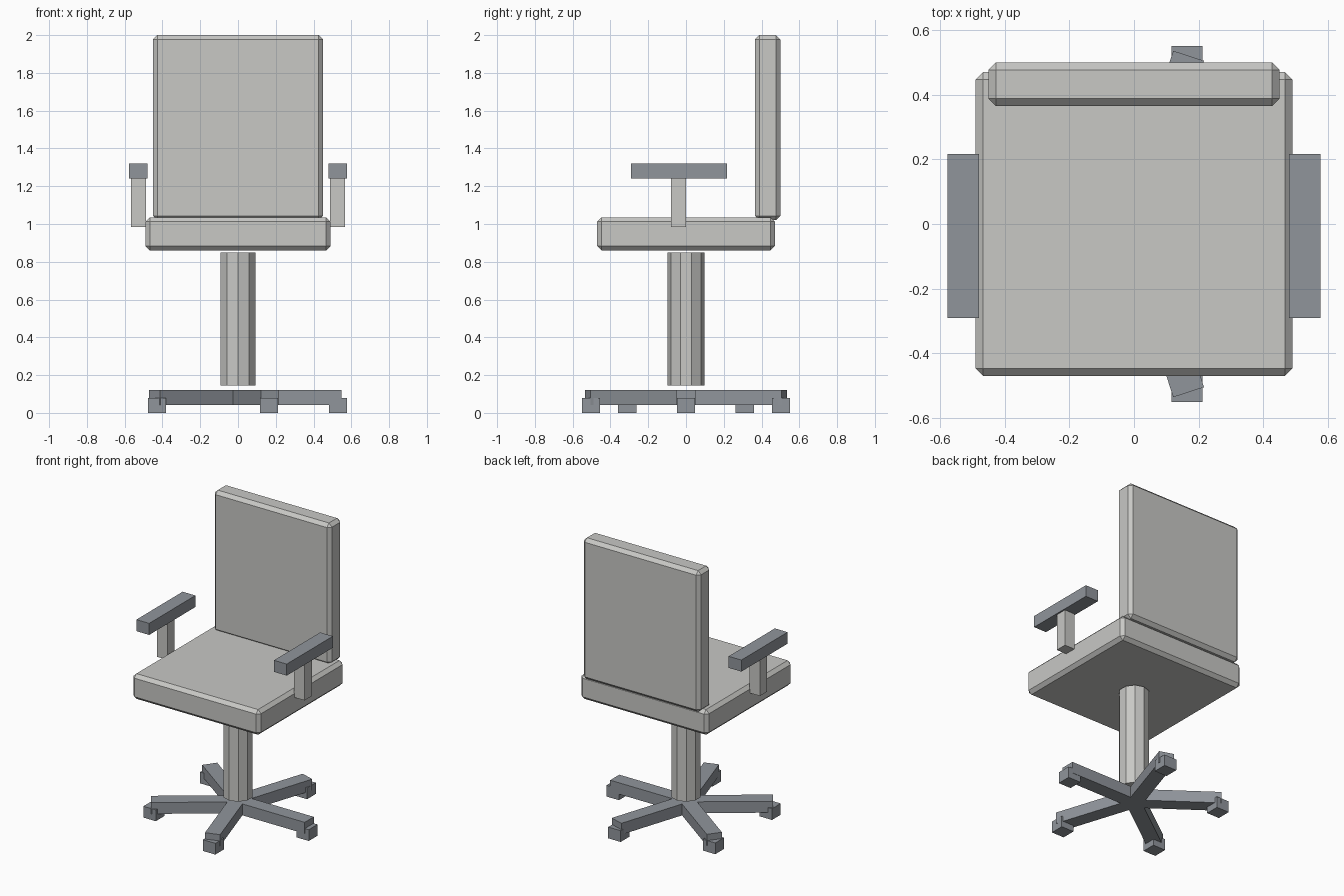
import bpy
import math
from mathutils import Matrix, Vector

default = bpy.data.objects.get("Cube")
if default:
    bpy.data.objects.remove(default, do_unlink=True)


def material(name, rgb):
    mat = bpy.data.materials.new(name)
    mat.use_nodes = True
    color = (*rgb, 1.0)
    mat.diffuse_color = color
    mat.node_tree.nodes["Principled BSDF"].inputs["Base Color"].default_value = color
    return mat


light_grey = material("light grey", (0.58, 0.58, 0.56))
slate_grey = material("slate grey", (0.28, 0.30, 0.33))


def box(name, low, high, mat, bevel=0, turn=0):
    """Box between two corners, optionally chamfered and turned about the z axis."""
    low, high = Vector(low), Vector(high)
    bpy.ops.mesh.primitive_cube_add(size=1)
    obj = bpy.context.object
    obj.name = name
    obj.data.transform(Matrix.Rotation(turn, 4, "Z")
                       @ Matrix.Translation((low + high) / 2)
                       @ Matrix.Diagonal((*(high - low), 1)))
    obj.data.materials.append(mat)
    if bevel:
        mod = obj.modifiers.new("chamfer", "BEVEL")
        mod.width = bevel
        mod.segments = 1
    return obj


# Cushions
box("seat", (-0.49, -0.47, 0.86), (0.49, 0.47, 1.035), light_grey, 0.023)
box("backrest", (-0.45, 0.365, 1.02), (0.45, 0.5, 2.0), light_grey, 0.023)

# Armrests, mirrored left and right
for side, sign in (("left", 1), ("right", -1)):
    for part, x, y, z, mat in (
            ("armrest_post", (0.487, 0.567), (-0.08, 0.0), (0.985, 1.24), light_grey),
            ("armrest_pad", (0.479, 0.577), (-0.29, 0.217), (1.24, 1.32), slate_grey)):
        x0, x1 = sorted(sign * v for v in x)
        box(f"{side}_{part}", (x0, y[0], z[0]), (x1, y[1], z[1]), mat)

# Ten-sided column
bpy.ops.mesh.primitive_cylinder_add(vertices=10, radius=0.097, depth=0.705,
                                    location=(0, 0, 0.4975))
column = bpy.context.object
column.name = "column"
column.data.materials.append(light_grey)

# Five-spoke base with square feet
for i in range(5):
    angle = math.tau * i / 5
    box(f"base_leg_{i + 1}", (0, -0.05, 0.043), (0.547, 0.05, 0.122), slate_grey, turn=angle)
    cx, cy = 0.529 * math.cos(angle), 0.529 * math.sin(angle)
    box(f"foot_{i + 1}", (cx - 0.048, cy - 0.048, 0), (cx + 0.048, cy + 0.048, 0.078), slate_grey)
